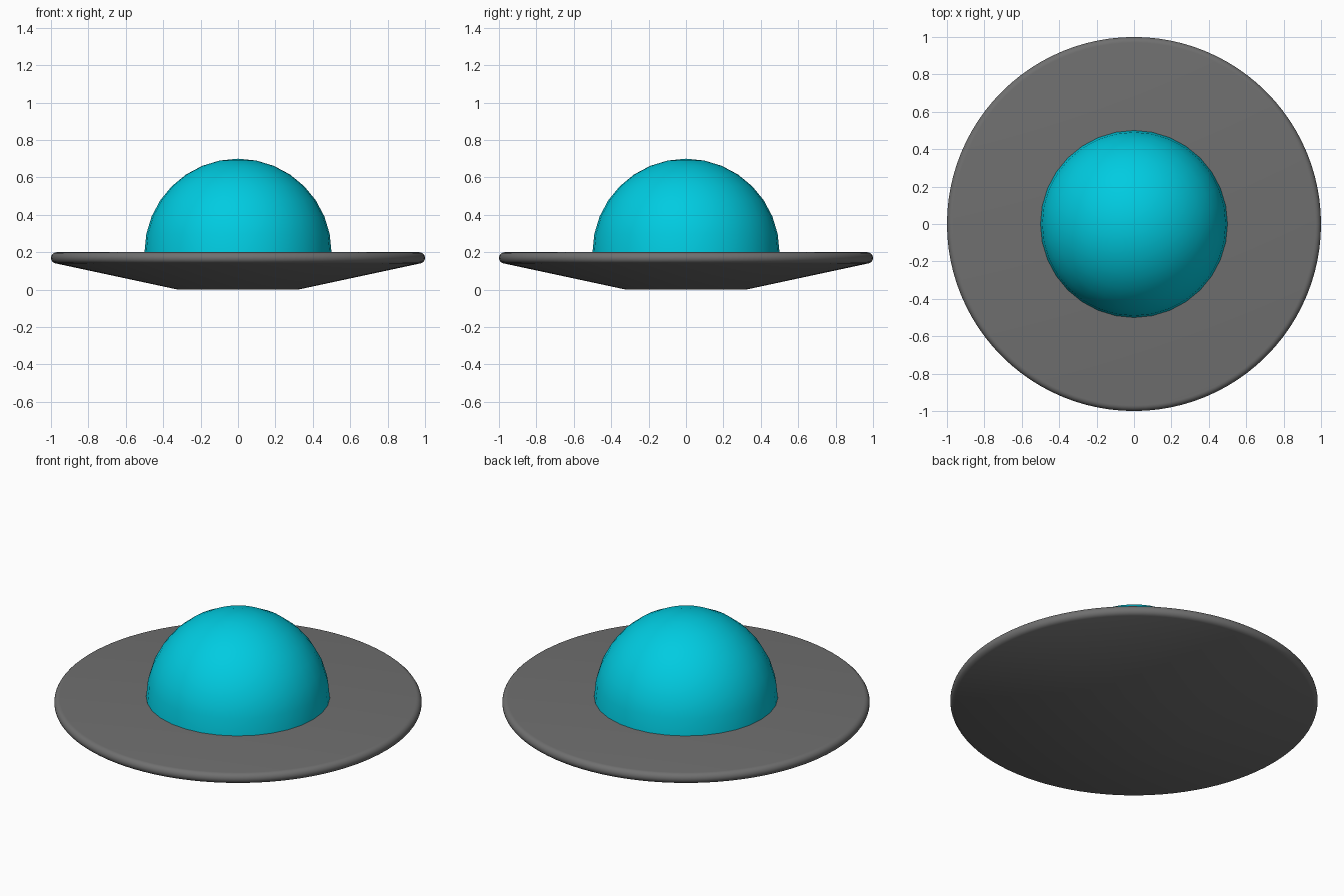
import bpy, bmesh
from math import sin, cos, pi, radians

if "Cube" in bpy.data.objects:
    bpy.data.objects.remove(bpy.data.objects["Cube"])


def lathe(name, profile, steps, angle):
    """Spin an (r, z) profile about the z axis into a smooth closed surface."""
    bm = bmesh.new()
    verts = [bm.verts.new((r, 0, z)) for r, z in profile]
    edges = [bm.edges.new(pair) for pair in zip(verts, verts[1:])]
    bmesh.ops.spin(bm, geom=verts + edges, cent=(0, 0, 0), axis=(0, 0, 1),
                   angle=2 * pi, steps=steps, use_duplicate=False)
    bmesh.ops.remove_doubles(bm, verts=bm.verts, dist=1e-4)
    bmesh.ops.recalc_face_normals(bm, faces=bm.faces)
    mesh = bpy.data.meshes.new(name)
    bm.to_mesh(mesh)
    bm.free()
    obj = bpy.data.objects.new(name, mesh)
    bpy.context.collection.objects.link(obj)
    bpy.ops.object.select_all(action='DESELECT')
    obj.select_set(True)
    bpy.context.view_layer.objects.active = obj
    bpy.ops.object.shade_smooth_by_angle(angle=radians(angle))
    return obj


# Saucer: flat base, sloping underside, rounded rim, flat top
rim_r, rim_x, rim_z = 0.03, 0.97, 0.17
rim = [(rim_x + rim_r * cos(a), rim_z + rim_r * sin(a))
       for a in (radians(-78 + 168 * i / 10) for i in range(11))]
saucer = lathe("saucer", [(0, 0), (0.32, 0)] + rim + [(0, 0.20)], 96, 30)

# Dome: half sphere resting on the saucer
dome_r, dome_z = 0.5, 0.20
arc = [(dome_r * cos(i * pi / 16), dome_z + dome_r * sin(i * pi / 16))
       for i in range(8)]
dome = lathe("dome", arc + [(0, dome_z + dome_r)], 32, 40)

cyan = bpy.data.materials.new("cyan_glass")
cyan.diffuse_color = (0.0, 0.6, 0.75, 1)
cyan.use_nodes = True
cyan.node_tree.nodes["Principled BSDF"].inputs["Base Color"].default_value = cyan.diffuse_color
dome.data.materials.append(cyan)

# Dark grey saucer finish
grey = bpy.data.materials.new("dark_grey")
grey.diffuse_color = (0.16, 0.16, 0.16, 1)
grey.use_nodes = True
grey.node_tree.nodes["Principled BSDF"].inputs["Base Color"].default_value = grey.diffuse_color
saucer.data.materials.append(grey)
